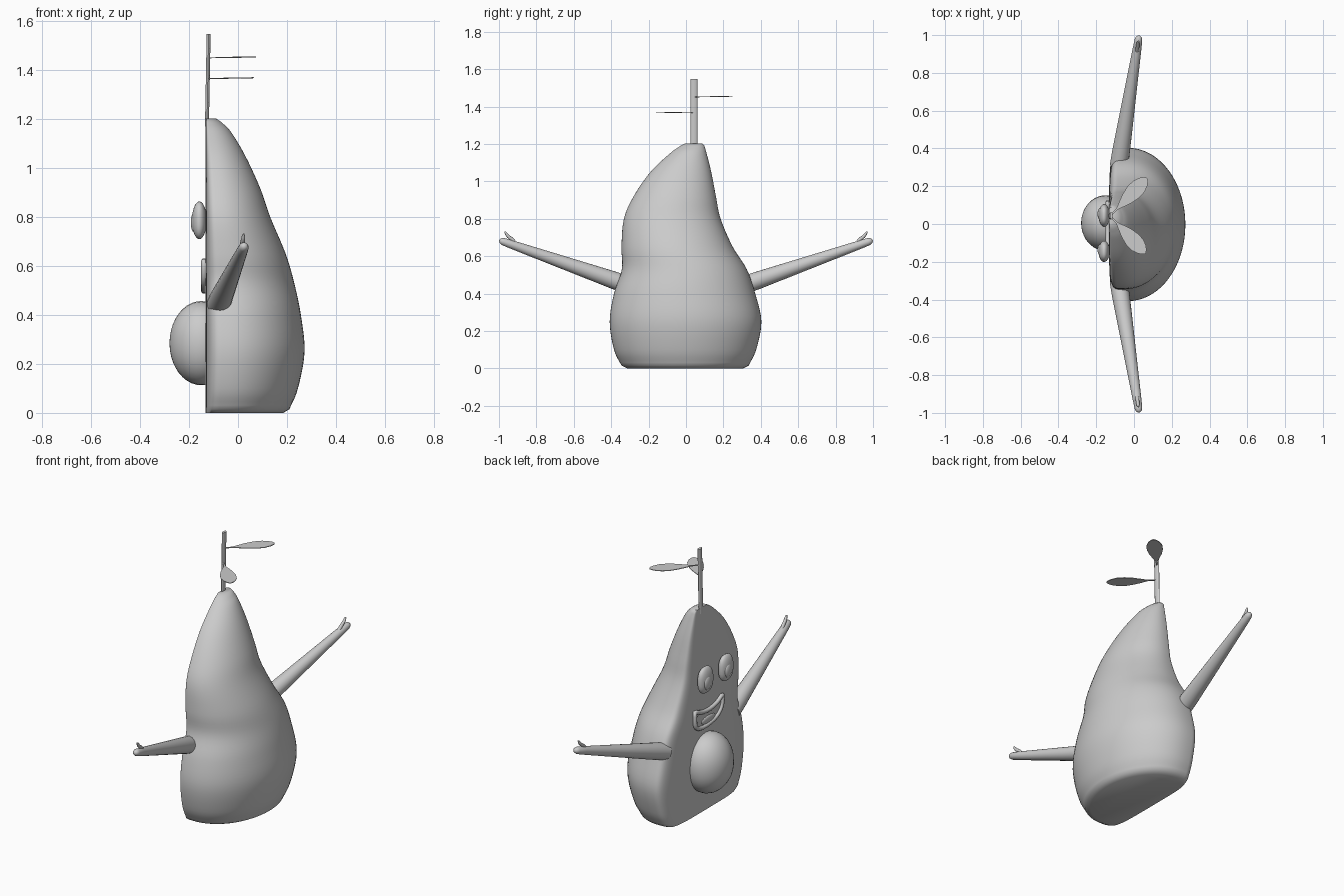
import bpy, bmesh, math
from mathutils import Vector

if "Cube" in bpy.data.objects:
    bpy.data.objects.remove(bpy.data.objects["Cube"])

def finish(bm, name, angle=40):
    bmesh.ops.recalc_face_normals(bm, faces=bm.faces[:])
    me = bpy.data.meshes.new(name)
    bm.to_mesh(me)
    bm.free()
    me.shade_smooth()
    me.set_sharp_from_angle(angle=math.radians(angle))
    ob = bpy.data.objects.new(name, me)
    bpy.context.collection.objects.link(ob)
    return ob

def loft(rings, name, angle=40):
    """Skin closed rings of equal size and cap both ends."""
    bm = bmesh.new()
    rows = [[bm.verts.new(p) for p in r] for r in rings]
    n = len(rows[0])
    for a, b in zip(rows, rows[1:]):
        for i in range(n):
            j = (i + 1) % n
            bm.faces.new((a[i], a[j], b[j], b[i]))
    bm.faces.new(rows[0])
    bm.faces.new(rows[-1])
    return finish(bm, name, angle)

def spline(keys, steps):
    """Catmull-Rom interpolation through rows of numbers."""
    k = [Vector(r) for r in keys]
    k = [k[0] * 2 - k[1]] + k + [k[-1] * 2 - k[-2]]
    out = []
    for a, b, c, d in zip(k, k[1:], k[2:], k[3:]):
        for s in range(steps):
            t = s / steps
            out.append(0.5 * (2 * b + (c - a) * t + (2 * a - 5 * b + 4 * c - d) * t * t
                              + (3 * b - a - 3 * c + d) * t ** 3))
    return out + [k[-2]]

def tube(pts, radii, name, n=20):
    pts = [Vector(p) for p in pts]
    rings = []
    for i, (p, r) in enumerate(zip(pts, radii)):
        d = (pts[min(i + 1, len(pts) - 1)] - pts[max(i - 1, 0)]).normalized()
        u = d.cross(Vector((1, 0, 0))).normalized()
        v = d.cross(u)
        rings.append([p + r * (u * math.cos(math.tau * j / n) + v * math.sin(math.tau * j / n))
                      for j in range(n)])
    return loft(rings, name, 60)

def spow(v, e):
    return math.copysign(abs(v) ** e, v)

def blob(center, radii, name, e=1.0):
    """Ellipsoid; e < 1 squares off the outline seen from the face side."""
    bm = bmesh.new()
    bmesh.ops.create_uvsphere(bm, u_segments=32, v_segments=20, radius=1)
    for v in bm.verts:
        x, y, z = v.co.z, v.co.x, v.co.y
        r = math.hypot(y, z)
        if r > 1e-5:
            y, z = r * spow(y / r, e), r * spow(z / r, e)
        v.co = (center[0] + x * radii[0], center[1] + y * radii[1], center[2] + z * radii[2])
    return finish(bm, name, 80)

# Body: flat face on -x, rounded back; rows are z, y min, y max, back x
FACE = -0.132
body_keys = [(0.015, -0.345, 0.335, 0.21), (0.10, -0.385, 0.375, 0.245),
             (0.25, -0.408, 0.403, 0.272), (0.40, -0.385, 0.37, 0.257),
             (0.53, -0.343, 0.325, 0.23), (0.65, -0.345, 0.25, 0.195),
             (0.80, -0.332, 0.185, 0.132), (0.92, -0.28, 0.16, 0.09),
             (1.05, -0.19, 0.135, 0.03), (1.15, -0.085, 0.11, -0.03),
             (1.19, -0.03, 0.098, -0.07), ]
rows = [(z, Vector(r)) for r in spline([k for k in
        [(a, b, c, d) for a, b, c, d in body_keys]], 5) for z in [r[0]]]

def body_ring(z, y0, y1, back):
    depth = back - FACE
    xc, w, yc = FACE + 0.25 * depth, (y1 - y0) / 2, (y0 + y1) / 2
    ring = []
    for i in range(72):
        c, s = math.cos(math.tau * i / 72), math.sin(math.tau * i / 72)
        if c >= -1e-6:
            ring.append((xc + 0.75 * depth * c, yc + w * s, z))
        else:
            ring.append((xc + 0.25 * depth * spow(c, 0.42), yc + w * spow(s, 0.42), z))
    return ring

body = [body_ring(0, -0.315, 0.305, 0.185)]
body += [body_ring(*r) for _, r in rows]
body += [body_ring(1.203, -0.005, 0.088, -0.09)]
loft(body, "body", 50)

# Round belly stone and eyes with pupils
blob((-0.15, 0.005, 0.285), (0.13, 0.147, 0.172), "belly_stone", 0.95)
for tag, y, w in (("left", 0.045, 0.06), ("right", -0.145, 0.056)):
    blob((-0.158, y, 0.787), (0.03, w, 0.077), "eye_" + tag, 0.8)
    blob((-0.178, y + 0.008, 0.778), (0.015, w * 0.55, 0.042), "pupil_" + tag)

# Mouth: raised rim around a thin plate, with a tongue
lip = [(0.115, 0.615), (0.05, 0.592), (-0.02, 0.585), (-0.09, 0.598), (-0.14, 0.62),
       (-0.132, 0.56), (-0.09, 0.52), (-0.02, 0.502), (0.06, 0.502), (0.11, 0.53)]
loft([[(x, y, z) for y, z in lip] for x in (-0.12, -0.138)], "mouth")
cu = bpy.data.curves.new("mouth_rim", 'CURVE')
cu.dimensions = '3D'
cu.bevel_depth = 0.012
cu.bevel_resolution = 3
sp = cu.splines.new('POLY')
path = spline(lip + lip[:1], 4)[:-1]
sp.points.add(len(path) - 1)
for p, (y, z) in zip(sp.points, path):
    p.co = (-0.139, y, z, 1)
sp.use_cyclic_u = True
bpy.context.collection.objects.link(bpy.data.objects.new("mouth_rim", cu))
blob((-0.137, -0.01, 0.53), (0.01, 0.065, 0.022), "tongue")

# Tapered arms with a small curved thumb
for tag, s in (("left", 1), ("right", -1)):
    a, b = Vector((-0.08, s * 0.31, 0.445)), Vector((0.027, s * 0.997, 0.685))
    ts = (0, 0.1, 0.3, 0.6, 0.9, 0.97, 0.99, 1)
    tube([a.lerp(b, t) for t in ts],
         (0.048, 0.047, 0.041, 0.032, 0.023, 0.02, 0.015, 0.006), "arm_" + tag)
    tube([(0.015, s * 0.905, 0.66), (0.018, s * 0.93, 0.69), (0.02, s * 0.95, 0.705),
          (0.022, s * 0.96, 0.718), (0.023, s * 0.968, 0.731)],
         (0.01, 0.01, 0.009, 0.008, 0.004), "thumb_" + tag, 10)

# Flat stalk on top
loft([[(x + 0.008 * math.cos(math.tau * i / 16), 0.043 + 0.018 * math.sin(math.tau * i / 16), z)
       for i in range(16)] for x, z in ((-0.127, 1.17), (-0.12, 1.548))], "stalk")

# Two thin leaves on short stems
def leaf(start, end, z, name):
    a, b = Vector((*start, z - 0.004)), Vector((*end, z))
    d = (b - a).normalized()
    side = Vector((-d.y, d.x, 0))
    prof = [(0, 0.004), (0.18, 0.005), (0.3, 0.018), (0.45, 0.033), (0.62, 0.043),
            (0.78, 0.042), (0.9, 0.03), (0.97, 0.016), (1, 0.004)]
    up = Vector((0, 0, 0.0018))
    loft([[a.lerp(b, t) + side * w + up, a.lerp(b, t) - side * w + up,
           a.lerp(b, t) - side * w - up, a.lerp(b, t) + side * w - up]
          for t, w in prof], name)

leaf((-0.123, 0.045), (0.068, 0.243), 1.455, "leaf_upper")
leaf((-0.123, 0.04), (0.06, -0.155), 1.37, "leaf_lower")
